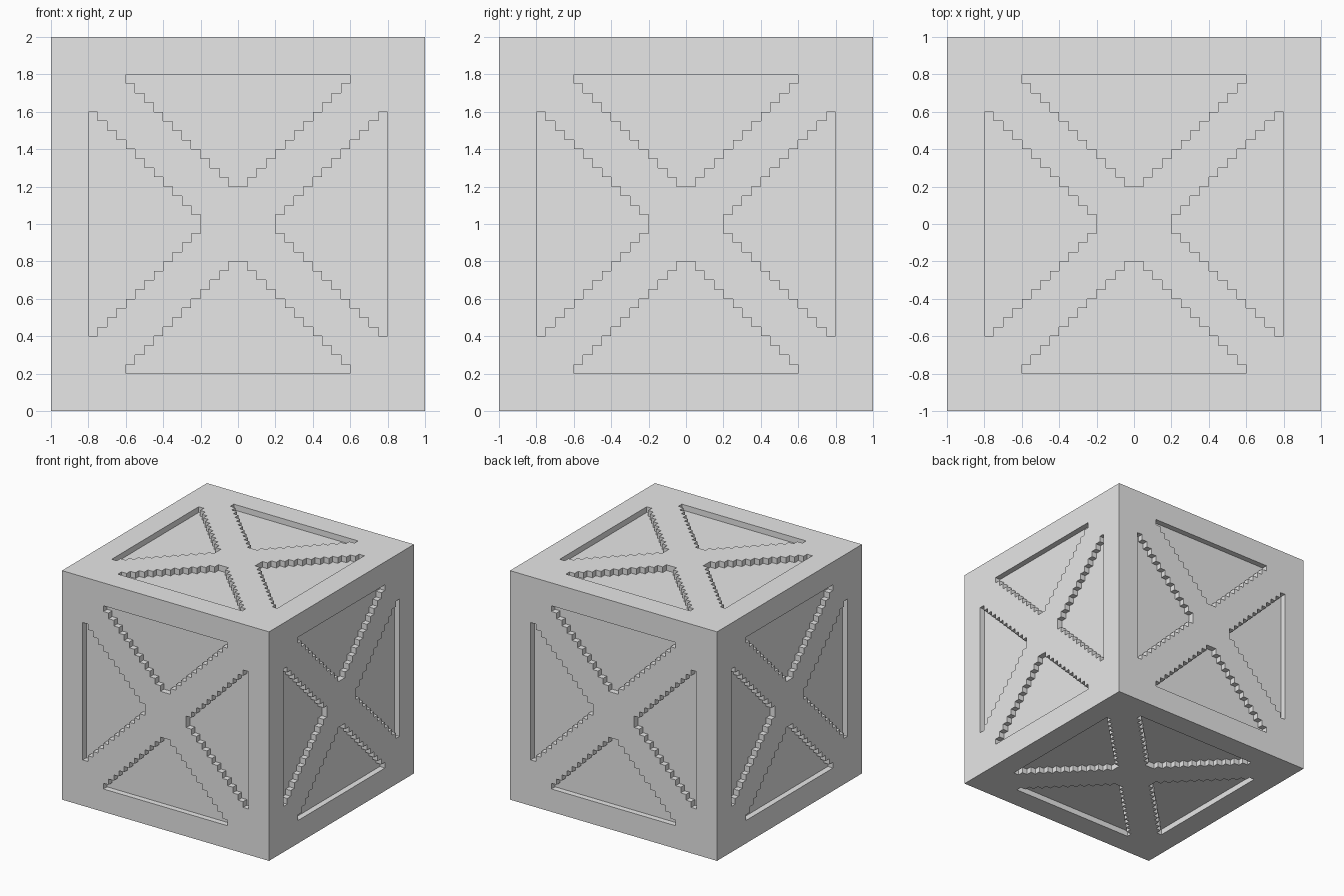
import bpy, bmesh
from math import pi
from mathutils import Matrix

STEP = 0.05      # size of one stair step, and the depth of the panels
ROWS = 12

default = bpy.data.objects.get("Cube")
if default:
    bpy.data.objects.remove(default, do_unlink=True)

# Material
grey = bpy.data.materials.new("light_grey")
grey.use_nodes = True
grey.diffuse_color = (0.8, 0.8, 0.8, 1)
grey.node_tree.nodes["Principled BSDF"].inputs["Base Color"].default_value = (0.8, 0.8, 0.8, 1)


def make_object(name, bm):
    bmesh.ops.recalc_face_normals(bm, faces=bm.faces)
    mesh = bpy.data.meshes.new(name)
    bm.to_mesh(mesh)
    bm.free()
    mesh.materials.append(grey)
    obj = bpy.data.objects.new(name, mesh)
    bpy.context.collection.objects.link(obj)
    return obj


def stepped_triangle():
    """Outline of one panel: a triangle with stair-stepped slanted sides."""
    right = []
    for i in range(1, ROWS + 1):
        low = 0.2 + (i - 1) * STEP
        right += [(i * STEP, low), (i * STEP, low + STEP)]
    return right + [(-x, y) for x, y in reversed(right)]


def add_prism(bm, outline, matrix):
    bottom = [bm.verts.new(matrix @ Matrix.Translation((x, y, 1 - STEP)).translation)
              for x, y in outline]
    face = bm.faces.new(bottom)
    top = bmesh.ops.extrude_face_region(bm, geom=[face])["geom"]
    offset = matrix.to_3x3() @ Matrix.Translation((0, 0, 2 * STEP)).translation
    bmesh.ops.translate(bm, vec=offset,
                        verts=[v for v in top if isinstance(v, bmesh.types.BMVert)])


# Solid crate body
bm = bmesh.new()
bmesh.ops.create_cube(bm, size=2, matrix=Matrix.Translation((0, 0, 1)))
crate = make_object("crate_body", bm)

# Four recessed panels on each of the six sides, leaving a frame and a cross
sides = [Matrix.Rotation(k * pi / 2, 4, "X") for k in range(4)]
sides += [Matrix.Rotation(s * pi / 2, 4, "Y") for s in (-1, 1)]
bm = bmesh.new()
for side in sides:
    for k in range(4):
        place = Matrix.Translation((0, 0, 1)) @ side @ Matrix.Rotation(k * pi / 2, 4, "Z")
        add_prism(bm, stepped_triangle(), place)
cutter = make_object("panel_cutter", bm)
cutter.hide_render = True

# Cut the panels, then discard the cutter
cut = crate.modifiers.new("panels", "BOOLEAN")
cut.operation = "DIFFERENCE"
cut.solver = "EXACT"
cut.object = cutter
bpy.context.view_layer.objects.active = crate
crate.select_set(True)
bpy.ops.object.modifier_apply(modifier=cut.name)
bpy.data.objects.remove(cutter, do_unlink=True)
